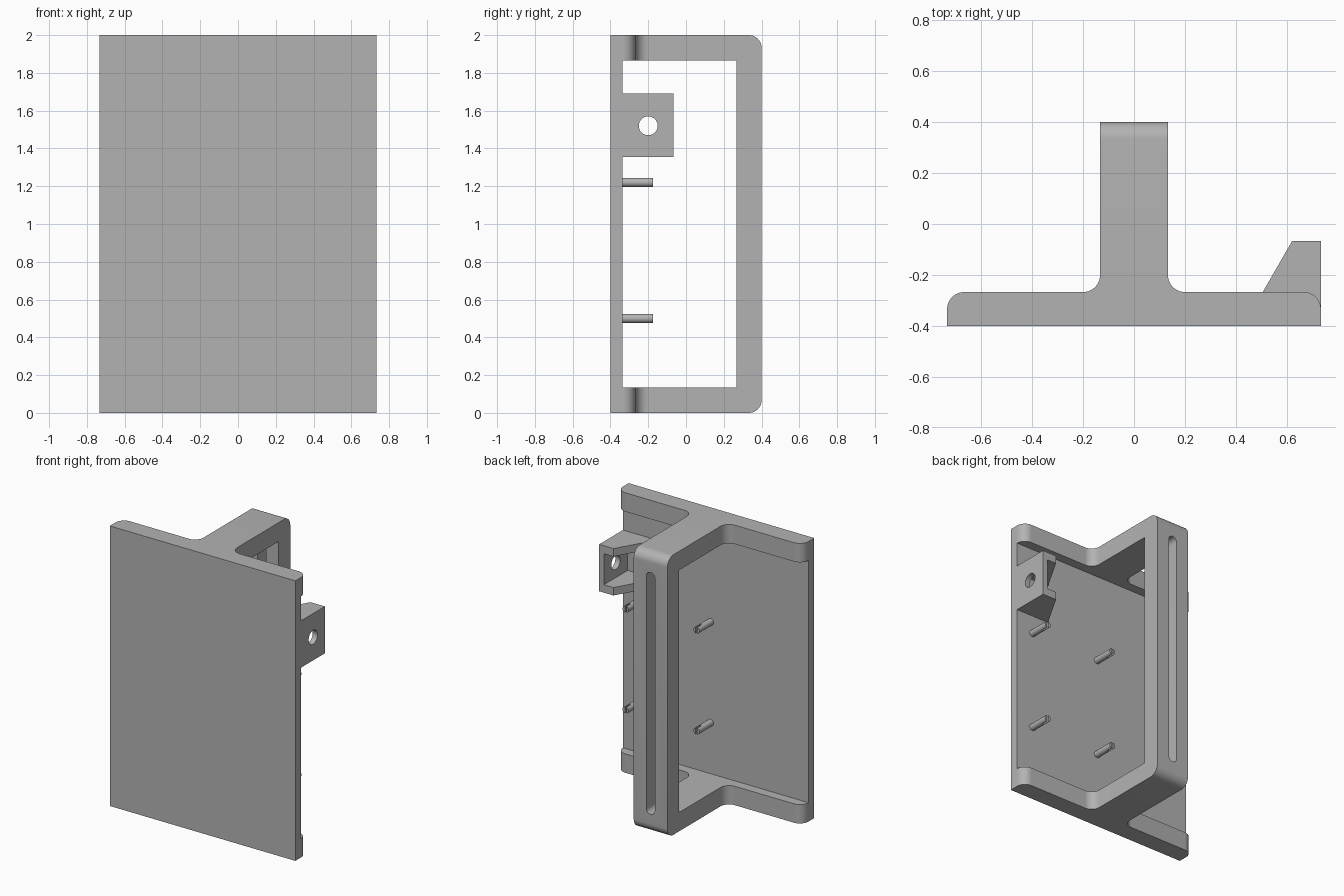
import bpy, bmesh, math
from mathutils import Matrix

cube = bpy.data.objects.get("Cube")
if cube:
    bpy.data.objects.remove(cube, do_unlink=True)

grey = bpy.data.materials.new("plain grey")
grey.use_nodes = True
COLOUR = (0.45, 0.45, 0.45, 1)
grey.diffuse_color = COLOUR
grey.node_tree.nodes["Principled BSDF"].inputs["Base Color"].default_value = COLOUR


def add(name, bm):
    bmesh.ops.recalc_face_normals(bm, faces=bm.faces)
    mesh = bpy.data.meshes.new(name)
    bm.to_mesh(mesh)
    bm.free()
    mesh.materials.append(grey)
    ob = bpy.data.objects.new(name, mesh)
    bpy.context.collection.objects.link(ob)
    return ob


def extrude(name, outline, z0, z1):
    """Prism from an xy outline between two heights."""
    bm = bmesh.new()
    face = bm.faces.new([bm.verts.new((x, y, z0)) for x, y in outline])
    out = bmesh.ops.extrude_face_region(bm, geom=[face])
    for v in out["geom"]:
        if isinstance(v, bmesh.types.BMVert):
            v.co.z = z1
    return add(name, bm)


def box(name, x, y, z):
    return extrude(name, [(x[0], y[0]), (x[1], y[0]), (x[1], y[1]), (x[0], y[1])], *z)


def cylinder(name, radius, length, centre, axis):
    bm = bmesh.new()
    turn = Matrix.Rotation(math.pi / 2, 4, axis)
    bmesh.ops.create_cone(bm, cap_ends=True, segments=32, radius1=radius, radius2=radius,
                          depth=length, matrix=Matrix.Translation(centre) @ turn)
    return add(name, bm)


def cut(ob, *cutters):
    """Subtract the cutters, apply, and discard them."""
    for c in cutters:
        mod = ob.modifiers.new("cut", 'BOOLEAN')
        mod.operation, mod.solver, mod.object = 'DIFFERENCE', 'EXACT', c
        c.hide_render = True
        bpy.context.view_layer.objects.active = ob
        bpy.ops.object.modifier_apply(modifier=mod.name)
        bpy.data.objects.remove(c, do_unlink=True)


def arc(cx, cy, r, a0, a1, n=10):
    angles = [math.radians(a0 + (a1 - a0) * i / n) for i in range(n + 1)]
    return [(cx + r * math.cos(a), cy + r * math.sin(a)) for a in angles]


HALF, ARM, R = 0.733, 0.133, 0.067
FRONT, FLOOR, RIM, BACK = -0.4, -0.335, -0.267, 0.4
LOW, HIGH = 0.135, 1.865

# Body: T-shaped section with rounded rim ends and filleted handle arms
half = [(HALF, FRONT)] + arc(HALF - R, RIM - R, R, 0, 90)
half += arc(ARM + R, RIM + R, R, 270, 180) + [(ARM, BACK)]
body = extrude("panel_and_handle", half + [(-x, y) for x, y in reversed(half)], 0, 2)

# Rounded upper and lower edges of the handle grip
bm = bmesh.new()
bm.from_mesh(body.data)
grip_edges = [e for e in bm.edges
              if all(abs(v.co.y - BACK) < 1e-4 for v in e.verts)
              and abs(e.verts[0].co.z - e.verts[1].co.z) < 1e-4]
bmesh.ops.bevel(bm, geom=grip_edges, offset=R, segments=10, profile=0.5, affect='EDGES')
bm.to_mesh(body.data)
bm.free()

# Hand opening between the arms, and the long round-ended slot in the grip
slot_outline = arc(0, 1.83, 0.034, 0, 180) + arc(0, 0.17, 0.034, 180, 360)
slot = extrude("slot_cutter", slot_outline, 0, 0.4)
slot.data.transform(Matrix.Translation((0, 0.6, 0)) @ Matrix.Rotation(math.pi / 2, 4, 'X'))
cut(body, box("opening_cutter", (-1, 1), (FLOOR, 0.267), (LOW, HIGH)), slot)

# Side lug: tapered block hollowed to two ribs and an outer wall with a hole
lug = extrude("side_lug", [(0.46, -0.345), (HALF, -0.345), (HALF, -0.067), (0.62, -0.067)],
              1.355, 1.69)
cut(lug, box("hollow_cutter", (0.3, 0.695), (FLOOR, 0.1), (1.412, 1.633)),
    cylinder("hole_cutter", 0.05, 0.4, (HALF, -0.2, 1.52), 'Y'))

# Mounting pins with split tips
pins = []
for side, x in (("inner", 0.04), ("outer", 0.60)):
    for level, z in (("lower", 0.5), ("upper", 1.22)):
        pin = cylinder(f"{side}_{level}_pin", 0.024, 0.17, (x, -0.26, z), 'X')
        cut(pin, box("split_cutter", (x - 0.006, x + 0.006), (-0.225, -0.1), (z - 0.1, z + 0.1)))
        pins.append(pin)

bpy.ops.object.select_all(action='DESELECT')
for ob in [body, lug] + pins:
    ob.select_set(True)
bpy.context.view_layer.objects.active = body
bpy.ops.object.shade_smooth_by_angle(angle=math.radians(30))
